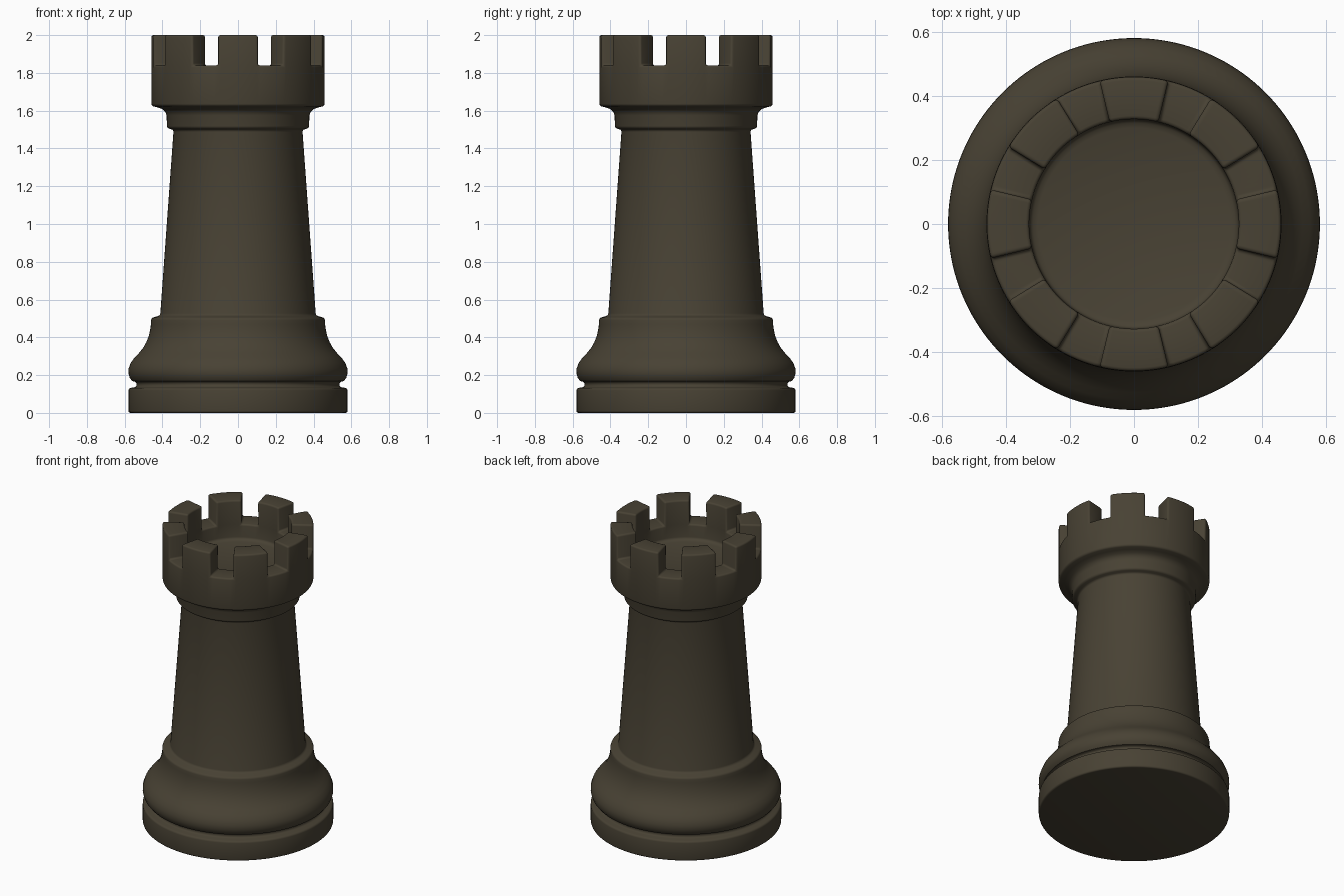
import bpy, bmesh, math

if "Cube" in bpy.data.objects:
    bpy.data.objects.remove(bpy.data.objects["Cube"])

SEGS = 160            # 20 segments per 45 degrees: 12 for a merlon, 8 for a gap
MERLON_HALF = 6
RIM_Z, TOP_Z = 1.84, 2.0

# Turned outline (radius, height), from the underside up and into the cup
profile = [
    (0.58, 0.0), (0.58, 0.13),                                   # plinth
    (0.537, 0.138), (0.537, 0.164),                              # groove
    (0.56, 0.168), (0.573, 0.185), (0.58, 0.21), (0.579, 0.235), # bulge
    (0.568, 0.265), (0.548, 0.292), (0.525, 0.316), (0.503, 0.343),
    (0.486, 0.373), (0.473, 0.405), (0.465, 0.44), (0.461, 0.47),
    (0.46, 0.502),
    (0.412, 0.516), (0.341, 1.498),                              # tapered shaft
    (0.376, 1.508), (0.378, 1.575),                              # collar
    (0.384, 1.593), (0.399, 1.608), (0.425, 1.617), (0.459, 1.626),
    (0.459, RIM_Z), (0.327, RIM_Z),                              # head wall
    (0.325, 1.745), (0.30, 1.735),                               # cup floor
]

bm = bmesh.new()
rings = []
for r, z in profile:
    rings.append([bm.verts.new((r * math.cos(math.tau * i / SEGS),
                                r * math.sin(math.tau * i / SEGS), z))
                  for i in range(SEGS)])

# Skin the outline and remember the flat rim faces that become merlons
merlons = []
for (_, za), (_, zb), a, b in zip(profile, profile[1:], rings, rings[1:]):
    for i in range(SEGS):
        j = (i + 1) % SEGS
        f = bm.faces.new((a[i], a[j], b[j], b[i]))
        if za == zb == RIM_Z and (i + MERLON_HALF) % 20 < 2 * MERLON_HALF:
            merlons.append(f)
bm.faces.new(list(reversed(rings[0])))
bm.faces.new(rings[-1])

# Raise the eight merlons
res = bmesh.ops.extrude_face_region(bm, geom=merlons)
bmesh.ops.translate(bm, vec=(0, 0, TOP_Z - RIM_Z),
                    verts=[g for g in res["geom"] if isinstance(g, bmesh.types.BMVert)])
leftover = [f for f in merlons if f.is_valid]
if leftover:
    bmesh.ops.delete(bm, geom=leftover, context='FACES')
bmesh.ops.recalc_face_normals(bm, faces=bm.faces[:])

# Round all hard corners
hard = [e for e in bm.edges if e.calc_face_angle(0) > math.radians(48)]
bmesh.ops.bevel(bm, geom=hard, offset=0.011, offset_type='OFFSET', segments=3,
                profile=0.5, affect='EDGES', clamp_overlap=False)
bmesh.ops.recalc_face_normals(bm, faces=bm.faces[:])

mesh = bpy.data.meshes.new("rook")
bm.to_mesh(mesh)
bm.free()
rook = bpy.data.objects.new("rook", mesh)
bpy.context.collection.objects.link(rook)

mat = bpy.data.materials.new("dark olive brown")
mat.diffuse_color = (0.065, 0.054, 0.034, 1)
mat.use_nodes = True
mat.node_tree.nodes["Principled BSDF"].inputs["Base Color"].default_value = mat.diffuse_color
mesh.materials.append(mat)

bpy.context.view_layer.objects.active = rook
rook.select_set(True)
bpy.ops.object.shade_smooth_by_angle(angle=math.radians(40))
